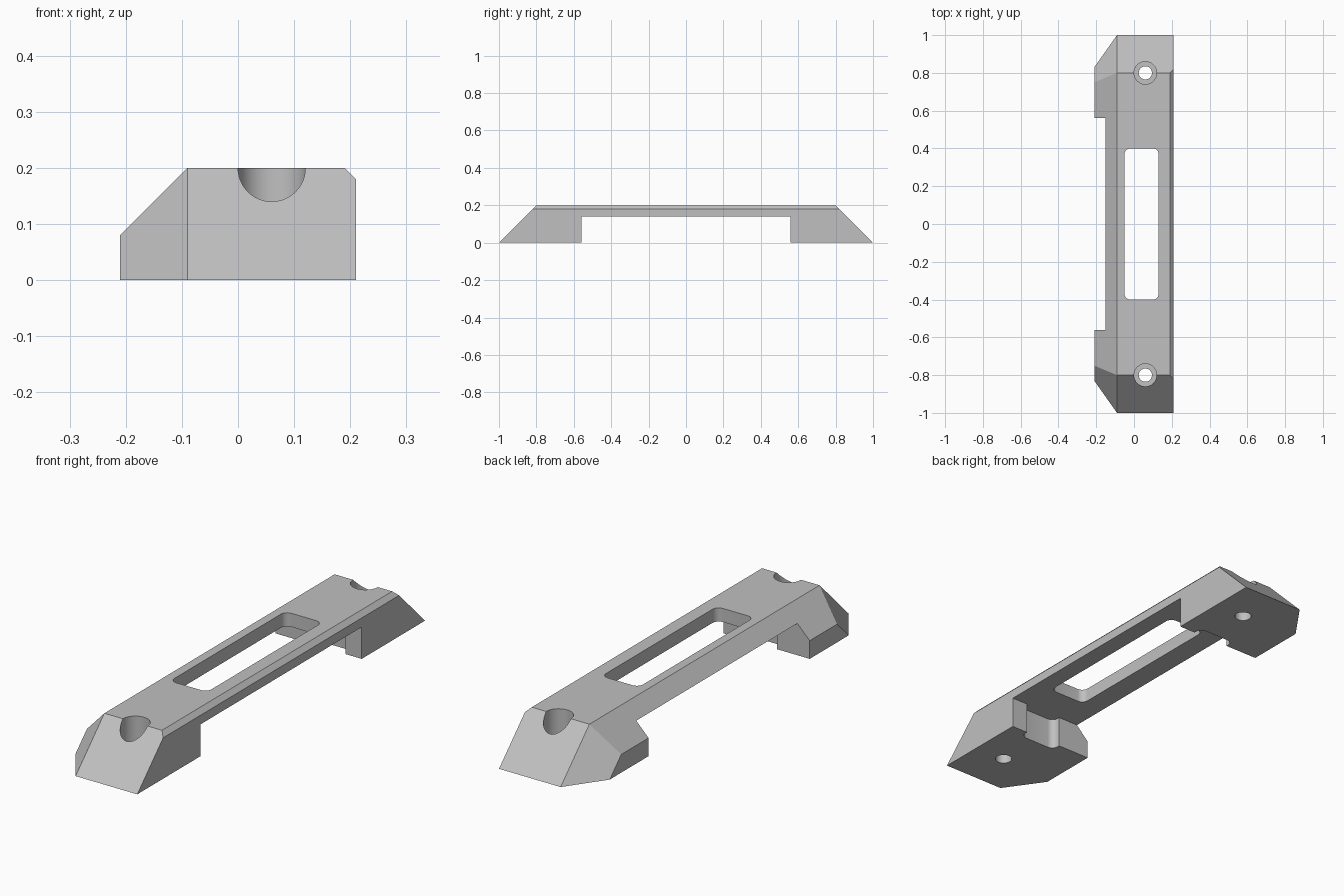
import bpy, bmesh, math
from mathutils import Matrix, Vector

default = bpy.data.objects.get("Cube")
if default:
    bpy.data.objects.remove(default, do_unlink=True)

grey = bpy.data.materials.new("light grey")
grey.use_nodes = True
grey.diffuse_color = (0.53, 0.53, 0.53, 1)
grey.node_tree.nodes["Principled BSDF"].inputs["Base Color"].default_value = grey.diffuse_color


def make_object(name, bm):
    bmesh.ops.recalc_face_normals(bm, faces=bm.faces)
    mesh = bpy.data.meshes.new(name)
    bm.to_mesh(mesh)
    bm.free()
    mesh.materials.append(grey)
    obj = bpy.data.objects.new(name, mesh)
    bpy.context.collection.objects.link(obj)
    return obj


def box(x0, x1, y0, y1, z0, z1):
    bm = bmesh.new()
    centre = Vector((x0 + x1, y0 + y1, z0 + z1)) / 2
    size = Matrix.Diagonal((x1 - x0, y1 - y0, z1 - z0, 1))
    bmesh.ops.create_cube(bm, size=1, matrix=Matrix.Translation(centre) @ size)
    return bm


def rounded_box(x0, x1, y0, y1, z0, z1, radius):
    bm = box(x0, x1, y0, y1, z0, z1)
    upright = [e for e in bm.edges if abs(e.verts[0].co.z - e.verts[1].co.z) > 0.01]
    bmesh.ops.bevel(bm, geom=upright, offset=radius, segments=8, profile=0.5, affect='EDGES')
    return bm


def cylinder(x, y, z0, z1, radius):
    bm = bmesh.new()
    bmesh.ops.create_cone(bm, cap_ends=True, segments=48, radius1=radius, radius2=radius,
                          depth=z1 - z0, matrix=Matrix.Translation((x, y, (z0 + z1) / 2)))
    return bm


def carve(target, bm):
    cutter = make_object("cutter", bm)
    cutter.hide_render = True
    mod = target.modifiers.new("carve", 'BOOLEAN')
    mod.operation = 'DIFFERENCE'
    mod.solver = 'EXACT'
    mod.object = cutter
    bpy.ops.object.modifier_apply(modifier=mod.name)
    bpy.data.objects.remove(cutter, do_unlink=True)


# Solid bar with sloped ends, a wide and a narrow chamfer, and angled corners
bm = box(-0.21, 0.21, -1, 1, 0, 0.2)
planes = [((-0.09, 0, 0.2), (-1, 0, 1)), ((0.19, 0, 0.2), (1, 0, 1))]
for side in (-1, 1):
    planes.append(((0, side, 0), (0, side, 1)))
    planes.append(((-0.09, side, 0), (-17 / 12, side, 1)))
for point, normal in planes:
    cut = bmesh.ops.bisect_plane(bm, geom=bm.verts[:] + bm.edges[:] + bm.faces[:], dist=1e-5,
                                 plane_co=point, plane_no=Vector(normal).normalized(),
                                 clear_outer=True)
    rim = [e for e in bm.edges if e.is_boundary]
    bmesh.ops.holes_fill(bm, edges=rim, sides=0)
bmesh.ops.remove_doubles(bm, verts=bm.verts, dist=1e-4)
handle = make_object("handle", bm)
bpy.context.view_layer.objects.active = handle
handle.select_set(True)

# Gap between the feet, with a rounded pocket reaching into both
carve(handle, box(-0.4, 0.4, -0.56, 0.56, -0.1, 0.14))
carve(handle, rounded_box(-0.05, 0.13, -0.6, 0.6, -0.1, 0.14, 0.03))

# Long slot through the top
carve(handle, rounded_box(-0.05, 0.13, -0.4, 0.4, -0.1, 0.3, 0.03))

# Counterbored screw hole in each foot
for side in (-1, 1):
    carve(handle, cylinder(0.06, 0.8 * side, 0.05, 0.3, 0.06))
    carve(handle, cylinder(0.06, 0.8 * side, -0.1, 0.3, 0.035))

bpy.ops.object.shade_smooth_by_angle(angle=math.radians(25))
